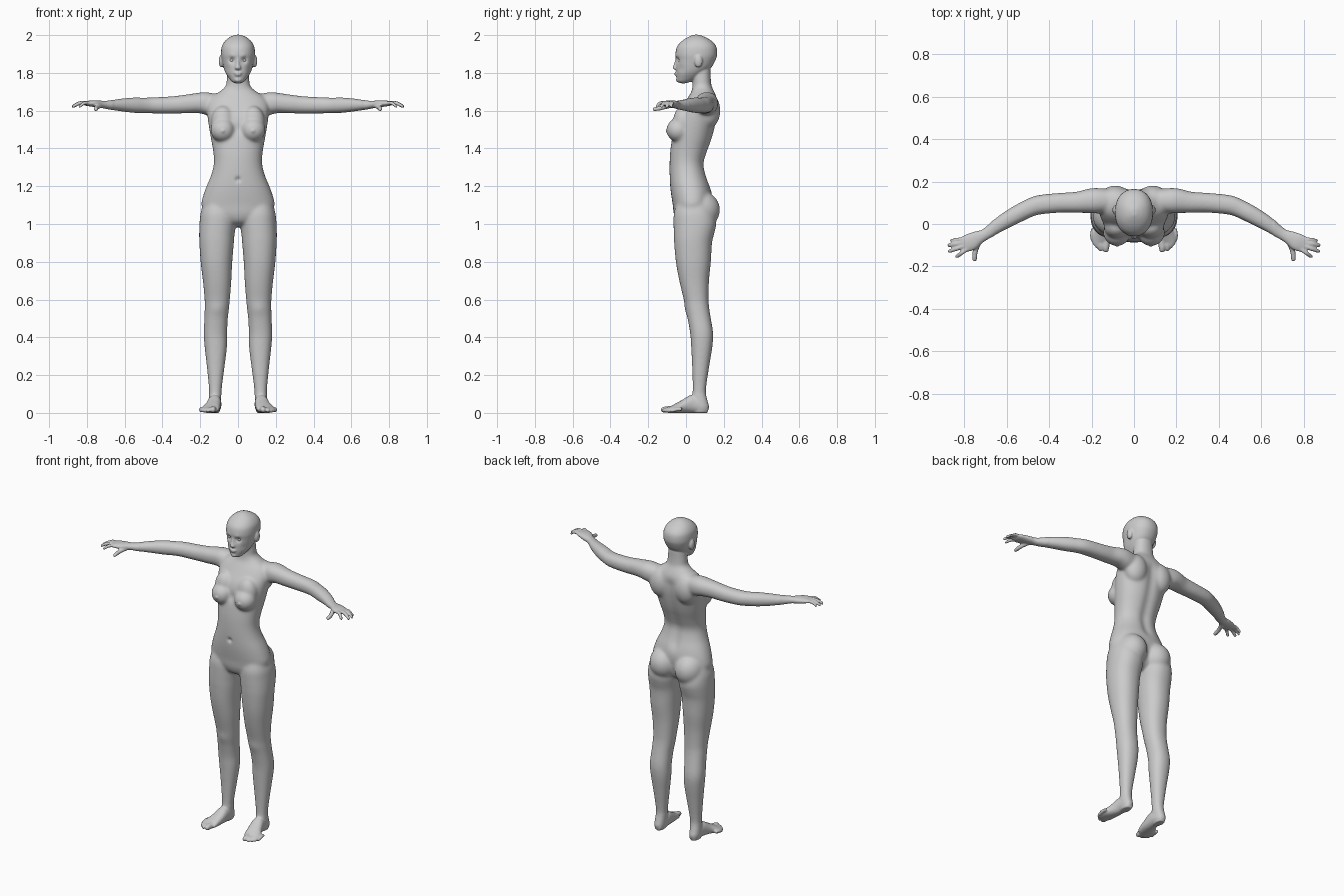
import bpy, bmesh, math
from mathutils import Vector, Matrix

X, Y, Z = Vector((1, 0, 0)), Vector((0, 1, 0)), Vector((0, 0, 1))
bm = bmesh.new()


def spline(rows, steps=4):
    """Catmull-Rom through rows of numbers."""
    p = [Vector(r) for r in rows]
    p = [p[0] * 2 - p[1]] + p + [p[-1] * 2 - p[-2]]
    out = []
    for i in range(1, len(p) - 2):
        a, b, c, d = p[i - 1:i + 3]
        for k in range(steps):
            t = k / steps
            out.append(0.5 * (2 * b + (c - a) * t + (2 * a - 5 * b + 4 * c - d) * t * t
                              + (3 * b - a - 3 * c + d) * t ** 3))
    return out + [p[-2]]


def loft(rows, v, n=2.2, seg=32):
    """Closed skin through rows (x, y, z, half width, half depth along v)."""
    pts = spline(rows)
    pos = [Vector(p[:3]) for p in pts]
    rings = []
    for i, p in enumerate(pts):
        t = pos[min(i + 1, len(pos) - 1)] - pos[max(i - 1, 0)]
        u = v.cross(t).normalized()
        ring = []
        for k in range(seg):
            c, s = math.cos(math.tau * k / seg), math.sin(math.tau * k / seg)
            c = math.copysign(abs(c) ** (2 / n), c)
            s = math.copysign(abs(s) ** (2 / n), s)
            ring.append(bm.verts.new(pos[i] + u * c * max(p[3], .001) + v * s * max(p[4], .001)))
        rings.append(ring)
    for r, q in zip(rings, rings[1:]):
        for k in range(seg):
            j = (k + 1) % seg
            bm.faces.new((r[k], r[j], q[j], q[k]))
    bm.faces.new(rings[0][::-1])
    bm.faces.new(rings[-1])


def slices(rows):
    """Horizontal slices (z, x0, x1, front, back)."""
    loft([((a + b) / 2, (f + k) / 2, z, (b - a) / 2, (k - f) / 2) for z, a, b, f, k in rows], Y)


def centred(rows):
    slices([(z, -w, w, f, k) for z, w, f, k in rows])


def ball(c, r):
    bmesh.ops.create_uvsphere(bm, u_segments=32, v_segments=20, radius=1,
                              matrix=Matrix.LocRotScale(Vector(c), None, Vector(r)))


def digit(points, r):
    """Finger or toe with a rounded tip."""
    a, b = Vector(points[-2]), Vector(points[-1])
    d = (b - a).normalized()
    rows = [(*p, r * 1.08, r * 1.08) for p in points[:-1]]
    rows += [(*(b - d * r), r * .95, r * .95), (*(b - d * r * .3), r * .7, r * .7),
             (*b, r * .25, r * .25)]
    loft(rows, Z, 2, 16)


# leg
slices([(1.14, .035, .17, -.04, .12), (1.06, .012, .197, -.064, .15), (1.0, .012, .204, -.066, .16),
        (.95, .018, .206, -.065, .15), (.9, .022, .205, -.063, .138), (.8, .03, .198, -.054, .132),
        (.7, .035, .186, -.036, .122), (.6, .043, .177, -.012, .12), (.55, .048, .177, -.002, .124),
        (.5, .054, .178, .008, .132), (.42, .057, .182, .022, .144), (.35, .058, .177, .027, .14),
        (.25, .07, .166, .032, .124), (.15, .083, .156, .035, .109), (.1, .088, .153, .034, .106),
        (.06, .09, .155, .03, .115), (.03, .092, .155, .03, .122), (0, .1, .148, .04, .113)])
# foot and toes
loft([(x, y, top / 2, w, top / 2) for y, x, w, top in
      [(.115, .122, .02, .04), (.08, .122, .032, .075), (.03, .124, .036, .095), (-.02, .133, .042, .068),
       (-.06, .146, .049, .045), (-.085, .152, .046, .032), (-.1, .15, .034, .022)]], Z)
for x, y, r in [(.133, -.134, .016), (.158, -.129, .011), (.173, -.116, .0105),
                (.187, -.1, .01), (.197, -.082, .0095)]:
    digit([(x - .004, y + .06, .02), (x, y + .03, .018), (x, y, r)], r)
# buttock, breast, shoulder blade, ear
ball((.088, .078, 1.075), (.09, .102, .1))
ball((.08, -.04, 1.497), (.066, .064, .064))
ball((.08, -.015, 1.54), (.062, .054, .085))
ball((.088, .118, 1.6), (.075, .064, .095))
ball((.088, .066, 1.862), (.014, .022, .034))
# arm and palm
loft([(.09, .11, 1.63, .05, .055), (.17, .11, 1.638, .06, .06), (.21, .109, 1.641, .058, .054),
      (.27, .102, 1.636, .05, .05), (.35, .1, 1.63, .047, .046), (.45, .09, 1.628, .046, .043),
      (.5, .072, 1.628, .043, .041), (.55, .047, 1.629, .042, .041), (.62, .007, 1.63, .037, .034),
      (.68, -.035, 1.63, .029, .024), (.71, -.053, 1.632, .027, .02), (.74, -.067, 1.635, .034, .019),
      (.77, -.084, 1.638, .041, .017), (.8, -.096, 1.638, .038, .013), (.812, -.1, 1.638, .03, .009)], Z)
# fingers and thumb
for (x, y), (tx, ty), r in [((.805, -.07), (.869, -.078), .0085), ((.803, -.086), (.881, -.102), .0095),
                            ((.797, -.102), (.878, -.131), .0098), ((.785, -.116), (.842, -.158), .0095)]:
    bx, by = (2 * x - tx), (2 * y - ty)
    digit([((x + bx) / 2, (y + by) / 2, 1.637), (x, y, 1.64),
           ((x + tx) / 2, (y + ty) / 2, 1.64), (tx, ty, 1.62)], r)
digit([(.715, -.06, 1.63), (.738, -.1, 1.622), (.75, -.135, 1.614), (.753, -.177, 1.606)], .0115)

# mirror everything so far to the other side
copy = bmesh.ops.duplicate(bm, geom=bm.verts[:] + bm.edges[:] + bm.faces[:])["geom"]
bmesh.ops.scale(bm, vec=(-1, 1, 1), verts=[g for g in copy if isinstance(g, bmesh.types.BMVert)])

# torso and neck
centred([(.985, .04, .0, .08), (1.01, .1, -.045, .11), (1.05, .17, -.064, .125), (1.1, .194, -.07, .135),
         (1.15, .185, -.078, .138), (1.2, .167, -.084, .128), (1.26, .142, -.087, .108),
         (1.32, .128, -.087, .098), (1.38, .131, -.084, .115), (1.45, .143, -.075, .14),
         (1.52, .155, -.062, .158), (1.58, .163, -.045, .168), (1.63, .165, -.015, .168),
         (1.67, .145, .01, .162), (1.7, .1, .028, .15), (1.73, .066, .034, .136),
         (1.77, .059, .034, .131), (1.82, .056, .03, .13)])
# head
centred([(1.745, .018, -.03, .0), (1.755, .034, -.045, .03), (1.775, .05, -.05, .07), (1.8, .066, -.052, .1),
         (1.83, .077, -.053, .135), (1.87, .086, -.053, .157), (1.9, .09, -.056, .165),
         (1.94, .086, -.047, .16), (1.97, .068, -.02, .135), (1.99, .042, .012, .1), (2.002, .012, .04, .07)])
# nose, lips, chin
centred([(1.815, .013, -.056, -.03), (1.826, .017, -.072, -.03), (1.85, .009, -.063, -.03),
         (1.885, .008, -.054, -.03)])
ball((0, -.051, 1.799), (.022, .011, .006))
ball((0, -.05, 1.789), (.018, .011, .006))
ball((0, -.038, 1.763), (.02, .016, .014))
bmesh.ops.recalc_face_normals(bm, faces=bm.faces[:])

# fuse all parts into one skin
mesh = bpy.data.meshes.new("parts")
bm.to_mesh(mesh)
bm.free()
body = bpy.data.objects.new("body", mesh)
bpy.context.collection.objects.link(body)
mod = body.modifiers.new("fuse", "REMESH")
mod.mode, mod.voxel_size = "VOXEL", .0045
bpy.context.view_layer.update()
skin = bpy.data.meshes.new_from_object(body.evaluated_get(bpy.context.evaluated_depsgraph_get()))
body.modifiers.clear()
body.data = skin
skin.name = "body"

# blend the joints: strong on trunk and limbs, light on face, hands and feet
bm = bmesh.new()
bm.from_mesh(skin)
trunk = [v for v in bm.verts if abs(v.co.x) < .66 and .1 < v.co.z < 1.74]
for verts, times in ((trunk, 25), (bm.verts[:], 3)):
    for _ in range(times):
        bmesh.ops.smooth_vert(bm, verts=verts, factor=.5, use_axis_x=True, use_axis_y=True, use_axis_z=True)

# sculpted dents and bumps: centre, radius, push along y
dabs = [((0, -.087, 1.235), .014, .01), ((0, -.06, 1.5), .03, .008), ((0, .06, 1.72), .0001, 0)]
dabs += [((0, .09 + .07 * min(1, abs(z / 100 - 1.32) / .25), z / 100), .032, -.008) for z in range(122, 164, 4)]
for s in (-1, 1):
    dabs += [((s * .032, -.046, 1.868), .016, .011), ((s * .03, -.053, 1.888), .014, -.003),
             ((s * .08, -.1, 1.492), .01, -.005), ((s * .055, -.02, 1.82), .02, .004),
             ((s * .11, .0, .55), .035, -.004)]
for c, r, push in dabs:
    c = Vector(c)
    for v in bm.verts:
        if abs(v.co.z - c.z) < 2.5 * r:
            v.co.y += push * math.exp(-(v.co - c).length_squared / (r * r))
bm.to_mesh(skin)
bm.free()
skin.polygons.foreach_set("use_smooth", [True] * len(skin.polygons))

# eyes
for side, s in (("left", 1), ("right", -1)):
    bpy.ops.mesh.primitive_uv_sphere_add(segments=24, ring_count=16, radius=.013,
                                         location=(s * .032, -.027, 1.867))
    eye = bpy.context.object
    eye.name = side + "_eye"
    bpy.ops.object.shade_smooth()
